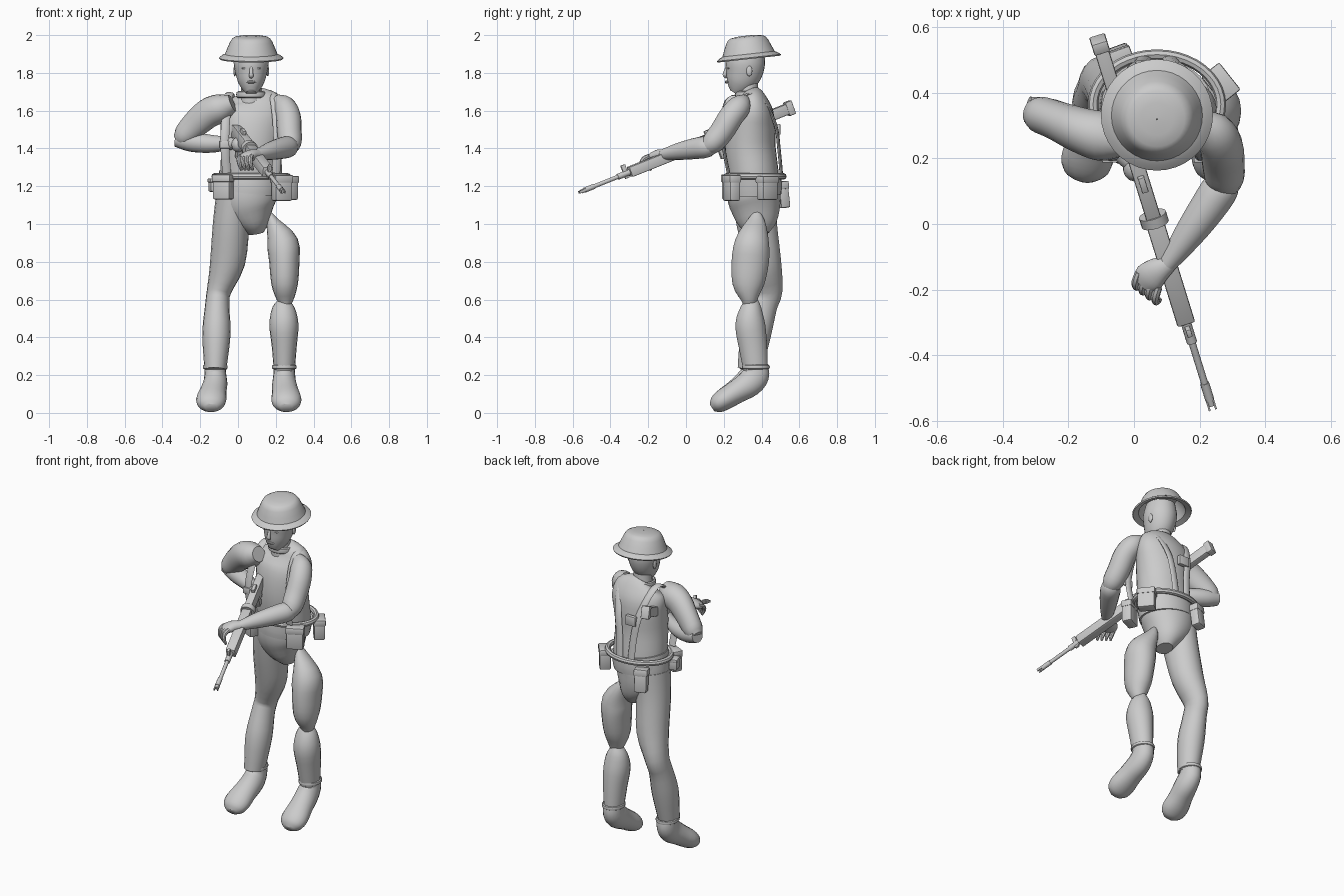
import bpy, bmesh, math
from mathutils import Vector, Matrix

grey = bpy.data.materials.new("plain_grey")
grey.diffuse_color = (0.6, 0.6, 0.6, 1)
X, Z = Vector((1, 0, 0)), Vector((0, 0, 1))


def finish(name, bm, smooth=True):
    bmesh.ops.recalc_face_normals(bm, faces=bm.faces)
    me = bpy.data.meshes.new(name)
    bm.to_mesh(me)
    bm.free()
    ob = bpy.data.objects.new(name, me)
    bpy.context.collection.objects.link(ob)
    me.materials.append(grey)
    if smooth:
        bpy.ops.object.select_all(action='DESELECT')
        ob.select_set(True)
        bpy.context.view_layer.objects.active = ob
        bpy.ops.object.shade_smooth_by_angle(angle=math.radians(40))
    return ob


def spline(rows, steps):
    """Catmull-Rom through rows of numbers."""
    out = []
    for i in range(len(rows) - 1):
        a, b, c, d = (rows[min(max(j, 0), len(rows) - 1)] for j in (i - 1, i, i + 1, i + 2))
        for s in range(steps):
            t = s / steps
            out.append([0.5 * (2 * q + (r - p) * t + (2 * p - 5 * q + 4 * r - w) * t * t
                        + (3 * q - p - 3 * r + w) * t ** 3) for p, q, r, w in zip(a, b, c, d)])
    return out + [list(rows[-1])]


def loft(name, rows, ref=X, sides=18, steps=3):
    """Skin oval rings; row = x, y, z, radius along ref, radius across."""
    rows = spline([r if len(r) == 5 else (*r, r[3]) for r in rows], steps)
    pts = [Vector(r[:3]) for r in rows]
    bm = bmesh.new()
    rings = []
    for i, r in enumerate(rows):
        t = (pts[min(i + 1, len(pts) - 1)] - pts[max(i - 1, 0)]).normalized()
        u = (ref - t * ref.dot(t)).normalized()
        v = t.cross(u)
        rings.append([bm.verts.new(pts[i] + u * r[3] * math.cos(a) + v * r[4] * math.sin(a))
                      for a in (2 * math.pi * k / sides for k in range(sides))])
    for a, b in zip(rings, rings[1:]):
        for k in range(sides):
            n = (k + 1) % sides
            bm.faces.new((a[k], a[n], b[n], b[k]))
    bm.faces.new(rings[0])
    bm.faces.new(rings[-1])
    return finish(name, bm)


def box(name, mat, size, bevel=0.008):
    bm = bmesh.new()
    bmesh.ops.create_cube(bm, size=1, matrix=Matrix.Diagonal((*size, 1)))
    if bevel:
        bmesh.ops.bevel(bm, geom=bm.edges[:], offset=bevel, segments=2, affect='EDGES', profile=0.5)
    bm.transform(mat)
    return finish(name, bm)


def ball(name, loc, size):
    bm = bmesh.new()
    bmesh.ops.create_uvsphere(bm, u_segments=14, v_segments=8, radius=1,
                              matrix=Matrix.Translation(loc) @ Matrix.Diagonal((*size, 1)))
    return finish(name, bm)


def hoop(name, c, rx, ry, w, h, n=40):
    """Oval ring with an oval section."""
    bm = bmesh.new()
    rings = []
    for i in range(n):
        a = 2 * math.pi * i / n
        rings.append([bm.verts.new((c[0] + (rx + w * math.cos(b)) * math.cos(a),
                                    c[1] + (ry + w * math.cos(b)) * math.sin(a),
                                    c[2] + h * math.sin(b))) for b in (math.pi * k / 4 for k in range(8))])
    for i in range(n):
        a, b = rings[i], rings[(i + 1) % n]
        for k in range(8):
            bm.faces.new((a[k], a[(k + 1) % 8], b[(k + 1) % 8], b[k]))
    return finish(name, bm)


# Torso, pelvis and tunic skirt
loft("torso", [(.07, .36, 1.2, .16, .135), (.07, .355, 1.27, .163, .135), (.07, .34, 1.4, .16, .135),
               (.075, .345, 1.52, .168, .128), (.08, .355, 1.6, .172, .108),
               (.078, .35, 1.66, .145, .075), (.07, .335, 1.695, .065, .055)], sides=28)
loft("pelvis", [(.055, .36, 1.24, .16, .14), (.05, .36, 1.15, .163, .142), (.06, .37, 1.08, .142, .13),
                (.085, .38, 1.0, .085, .1), (.095, .385, .95, .042, .055)], sides=24)
loft("tunic_skirt", [(.07, .36, 1.26, .172, .145), (.062, .36, 1.2, .17, .148), (.058, .36, 1.16, .166, .145)], sides=28)

# Head
loft("neck", [(.07, .335, 1.62, .065, .06), (.07, .33, 1.7, .055, .053), (.07, .325, 1.8, .055, .055)])
loft("head", [(.07, .255, 1.695, .026, .025), (.07, .267, 1.715, .045, .053), (.07, .285, 1.75, .068, .078),
              (.07, .305, 1.8, .084, .098), (.07, .315, 1.86, .093, .104), (.07, .32, 1.93, .08, .09)], sides=24)
loft("nose", [(.07, .222, 1.84, .008, .008), (.07, .208, 1.8, .01, .012), (.07, .205, 1.785, .013, .01),
              (.07, .215, 1.775, .008, .006)], sides=10)
loft("lips", [(.045, .222, 1.75, .004), (.07, .213, 1.752, .008), (.095, .222, 1.75, .004)], ref=Z, sides=8)
hoop("collar", (.07, .333, 1.685), .07, .064, .01, .018, 24)
for s, side in ((-1, "right"), (1, "left")):
    ball(side + "_eye", (.07 + s * .036, .226, 1.825), (.015, .008, .006))
    ball(side + "_ear", (.07 + s * .087, .335, 1.81), (.008, .016, .028))

# Broad brimmed helmet
profile = [(.135, .004), (.167, -.007), (.171, 0), (.152, .014), (.139, .02), (.127, .05), (.112, .085),
           (.1, .103), (.085, .111), (.05, .117), (.002, .118), (.002, .1), (.09, .088), (.12, .04)]
bm = bmesh.new()
rings = [[bm.verts.new((r * math.cos(a), r * math.sin(a), z)) for r, z in profile]
         for a in (2 * math.pi * k / 36 for k in range(36))]
for i in range(36):
    a, b = rings[i], rings[(i + 1) % 36]
    for k in range(len(profile)):
        n = (k + 1) % len(profile)
        bm.faces.new((a[k], a[n], b[n], b[k]))
bm.transform(Matrix.Translation((.07, .333, 1.88)) @ Matrix.Rotation(.11, 4, 'X'))
finish("helmet", bm)

# Legs
loft("right_leg", [(-.02, .36, 1.16, .095, .12), (-.036, .375, 1.0, .097, .108), (-.055, .41, .8, .093, .095),
                   (-.1, .432, .65, .065, .08), (-.11, .41, .57, .064, .075),
                   (-.114, .37, .42, .075, .082), (-.12, .338, .23, .058, .066)])
loft("left_thigh", [(.165, .375, 1.06, .012, .02), (.188, .37, 1.0, .04, .055), (.236, .35, .9, .083, .092),
                    (.245, .34, .8, .08, .1), (.247, .33, .68, .07, .085),
                    (.25, .335, .6, .045, .045), (.25, .335, .56, .02, .03)])
loft("left_shin", [(.24, .35, .605, .02, .03), (.24, .345, .56, .058, .055), (.243, .34, .47, .077, .08),
                   (.245, .355, .35, .066, .076), (.245, .37, .22, .055, .065)])

# Boots pointing down toward the toes
for side, ax, bx, dy in (("left", .245, .256, 0), ("right", -.12, -.142, -.015)):
    loft(side + "_boot", [(ax, .375 + dy, .25, .055, .06), (ax, .37 + dy, .2, .058, .072),
                          (ax, .335 + dy, .155, .064, .072), ((ax + bx) / 2, .27 + dy / 2, .113, .07, .063),
                          (bx, .2, .07, .08, .058), (bx, .16, .042, .066, .046), (bx, .138, .027, .032, .022)])
    hoop(side + "_boot_cuff", (ax, .37 + dy, .243), .058, .066, .008, .012, 24)

# Arms, both shoulders set forward on the chest
loft("left_upper_arm", [(.2, .31, 1.66, .03), (.24, .285, 1.625, .06), (.266, .24, 1.57, .066),
                        (.272, .19, 1.49, .065), (.276, .14, 1.43, .06), (.272, .1, 1.405, .04)])
loft("left_forearm", [(.282, .15, 1.425, .03), (.267, .115, 1.41, .056), (.225, .05, 1.4, .056),
                      (.165, -.035, 1.385, .046), (.1, -.125, 1.367, .028)], ref=Z)
loft("right_upper_arm", [(-.03, .25, 1.64, .045), (-.09, .265, 1.615, .075), (-.16, .285, 1.585, .08, .07),
                         (-.235, .315, 1.52, .072, .06), (-.29, .335, 1.465, .058, .055),
                         (-.32, .345, 1.445, .035)], ref=Z)
loft("right_forearm", [(-.325, .35, 1.448, .04), (-.25, .33, 1.435, .052), (-.15, .29, 1.425, .048),
                       (-.06, .235, 1.425, .036), (-.01, .19, 1.425, .028)], ref=Z)

# Hands
loft("left_hand", [(.11, -.12, 1.368, .026), (.075, -.14, 1.365, .03, .04), (.045, -.165, 1.355, .026, .048),
                   (.025, -.185, 1.345, .016, .036)], ref=Z)
ball("right_hand", (.0, .175, 1.42), (.035, .045, .04))
for k in range(4):
    x, y = .005 + .02 * k, -.168 - .015 * k
    loft("left_finger", [(x + .01, y + .02, 1.36, .012), (x, y - .01, 1.345, .013),
                         (x + .003, y - .025, 1.315, .011), (x + .014, y - .018, 1.285, .007)], sides=8)

# Rifle laid along one slanted axis
butt, muzzle = Vector((-.11, .565, 1.62)), Vector((.24, -.565, 1.168))
axis = (muzzle - butt).normalized()
length = (muzzle - butt).length
across = axis.cross(Z).normalized()
up = across.cross(axis)
frame = Matrix((across, axis, up)).transposed().to_4x4()


def rifle_box(name, t0, t1, w, h, lift=0, bevel=0.006):
    c = butt + (muzzle - butt) * (t0 + t1) / 2 + up * lift
    box(name, Matrix.Translation(c) @ frame, (w, (t1 - t0) * length, h), bevel)


def rifle_tube(name, t0, t1, r, lift=0):
    a, b = (butt + (muzzle - butt) * t + up * lift for t in (t0, t1))
    loft(name, [(*a, r), (*b, r)], sides=14, steps=1)


rifle_box("butt_plate", 0, .03, .05, .076)
rifle_box("stock", .02, .3, .044, .058)
rifle_box("receiver", .28, .5, .046, .07)
rifle_box("pistol_grip", .34, .37, .03, .12, -.06)
rifle_box("rear_sight", .36, .4, .02, .03, .04, .003)
rifle_tube("collar_ring", .475, .5, .043)
rifle_box("handguard", .5, .765, .056, .056)
rifle_tube("barrel", .76, .99, .011)
rifle_tube("barrel_sleeve", .765, .82, .016)
rifle_box("front_sight", .772, .792, .016, .075, .012, .003)
rifle_tube("flash_hider", .93, .975, .014)
for w in (-1, 1):
    c = butt + (muzzle - butt) * .985 + across * .01 * w
    box("muzzle_prong", Matrix.Translation(c) @ frame, (.006, .04, .014), 0)

# Belt and pouches
hoop("belt", (.07, .365, 1.252), .195, .152, .016, .017)
for name, x, y, z, turn, tilt, size in (
        ("front_right_pouch", -.078, .235, 1.195, -.45, 0, (.1, .06, .13)),
        ("side_right_pouch", -.128, .3, 1.205, -1.3, 0, (.06, .05, .07)),
        ("front_left_pouch", .232, .24, 1.19, .45, 0, (.1, .06, .135)),
        ("canteen", .265, .43, 1.19, -.9, 0, (.1, .065, .125)),
        ("back_pouch", -.045, .51, 1.155, .35, .12, (.075, .055, .14))):
    m = Matrix.Translation((x, y, z)) @ Matrix.Rotation(turn, 4, 'Z') @ Matrix.Rotation(tilt, 4, 'X')
    box(name, m, size, .01)
    box(name + "_flap", m @ Matrix.Translation((0, 0, size[2] * .36)), (size[0] + .006, size[1] + .006, size[2] * .3), .006)

# Shoulder straps, mirrored about the body centre
for s, side in ((1, "left"), (-1, "right")):
    path = [(.13, .225, 1.27), (.14, .2, 1.42), (.135, .225, 1.55), (.125, .27, 1.64), (.115, .345, 1.69),
            (.1, .42, 1.64), (.07, .475, 1.52), (.05, .492, 1.4), (.04, .505, 1.26)]
    loft(side + "_strap", [(.07 + s * x, y, z, .023, .009) for x, y, z in path], sides=8, steps=4)
    box(side + "_buckle", Matrix.Translation((.07 + s * .14, .197, 1.42)), (.055, .02, .04), .004)
box("back_buckle", Matrix.Translation((.04, .487, 1.5)), (.07, .025, .06), .005)
